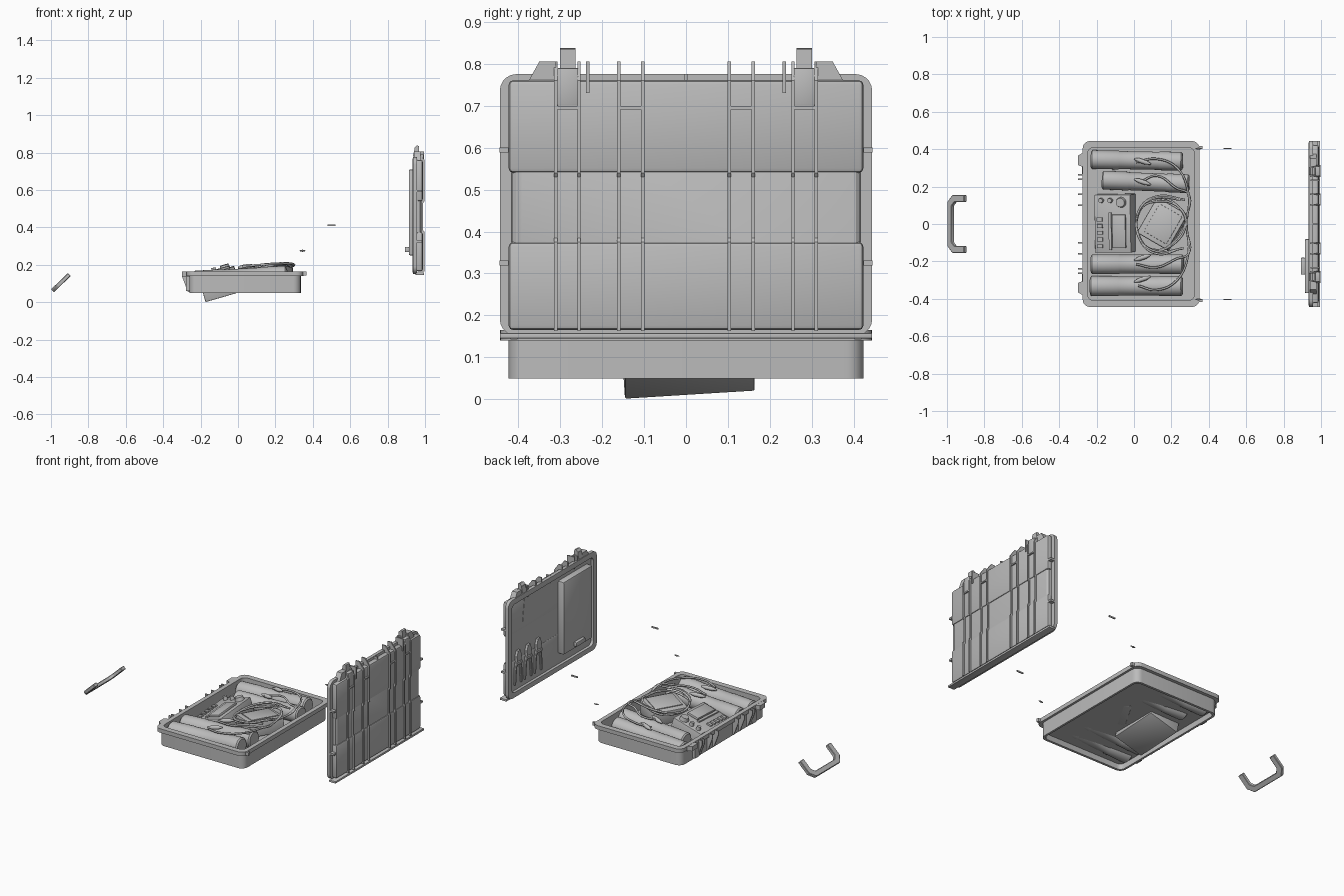
import bpy, bmesh, math, random
from mathutils import Vector, Matrix

if "Cube" in bpy.data.objects:
    bpy.data.objects.remove(bpy.data.objects["Cube"])

random.seed(4)
grey = bpy.data.materials.new("plain grey")
grey.diffuse_color = (0.5, 0.5, 0.5, 1)
grey.use_nodes = True
grey.node_tree.nodes["Principled BSDF"].inputs["Base Color"].default_value = grey.diffuse_color


def finish(name, bm, smooth=True):
    bmesh.ops.recalc_face_normals(bm, faces=bm.faces)
    me = bpy.data.meshes.new(name)
    bm.to_mesh(me)
    bm.free()
    ob = bpy.data.objects.new(name, me)
    bpy.context.collection.objects.link(ob)
    me.materials.append(grey)
    if smooth:
        bpy.ops.object.select_all(action='DESELECT')
        ob.select_set(True)
        bpy.context.view_layer.objects.active = ob
        bpy.ops.object.shade_smooth_by_angle(angle=math.radians(35))
    return ob


def box(name, x, y, z, bevel=0, rot=None):
    """Box from (min, max) pairs on each axis."""
    bm = bmesh.new()
    bmesh.ops.create_cube(bm, size=1)
    bmesh.ops.scale(bm, vec=[a[1] - a[0] for a in (x, y, z)], verts=bm.verts)
    if bevel:
        bmesh.ops.bevel(bm, geom=bm.edges[:], offset=bevel, segments=2, profile=0.5, affect='EDGES')
    ob = finish(name, bm, bevel > 0)
    ob.location = [sum(a) / 2 for a in (x, y, z)]
    if rot:
        ob.rotation_euler = [math.radians(a) for a in rot]
    return ob


def prism(name, pts, axis, lo, hi):
    """Outline in the two other axes, extruded along axis 0, 1 or 2."""
    def place(p, d):
        c = list(p)
        c.insert(axis, d)
        return c
    bm = bmesh.new()
    f = bm.faces.new([bm.verts.new(place(p, lo)) for p in pts])
    new = bmesh.ops.extrude_face_region(bm, geom=[f])["geom"]
    step = Vector(place((0, 0), hi - lo))
    bmesh.ops.translate(bm, vec=step, verts=[g for g in new if isinstance(g, bmesh.types.BMVert)])
    return finish(name, bm, False)


def loft(name, rings, place, closed=False):
    """Rounded rectangles (level, half u, half v, radius) skinned together."""
    bm = bmesh.new()
    loops = []
    for lev, hu, hv, r in rings:
        loop = []
        for su, sv, start in ((1, 1, 0), (-1, 1, 90), (-1, -1, 180), (1, -1, 270)):
            for k in range(6):
                a = math.radians(start + k * 18)
                loop.append(bm.verts.new(place(su * (hu - r) + r * math.cos(a),
                                               sv * (hv - r) + r * math.sin(a), lev)))
        loops.append(loop)
    n = len(loops[0])
    pairs = list(zip(loops, loops[1:] + loops[:1] if closed else loops[1:]))
    for a, b in pairs:
        for i in range(n):
            bm.faces.new((a[i], a[(i + 1) % n], b[(i + 1) % n], b[i]))
    if not closed:
        bm.faces.new(loops[0])
        bm.faces.new(loops[-1])
    return finish(name, bm)


def tube(name, pts, radius, sides=10, caps=True):
    """Straight round bar through points with radius per point."""
    bm = bmesh.new()
    d = (Vector(pts[-1]) - Vector(pts[0])).normalized()
    q = d.to_track_quat('Z', 'Y')
    loops = [[bm.verts.new(Vector(p) + q @ Vector((r * math.cos(t), r * math.sin(t), 0)))
              for t in (2 * math.pi * i / sides for i in range(sides))] for p, r in zip(pts, radius)]
    for a, b in zip(loops, loops[1:]):
        for i in range(sides):
            bm.faces.new((a[i], a[(i + 1) % sides], b[(i + 1) % sides], b[i]))
    bm.faces.new(loops[0])
    bm.faces.new(loops[-1])
    return finish(name, bm)


def cable(name, pts, r=0.006):
    cu = bpy.data.curves.new(name, 'CURVE')
    cu.dimensions = '3D'
    cu.bevel_depth = r
    cu.bevel_resolution = 1
    cu.resolution_u = 6
    cu.use_fill_caps = True
    sp = cu.splines.new('BEZIER')
    sp.bezier_points.add(len(pts) - 1)
    for b, p in zip(sp.bezier_points, pts):
        b.co = p
        b.handle_left_type = b.handle_right_type = 'AUTO'
    cu.materials.append(grey)
    bpy.context.collection.objects.link(bpy.data.objects.new(name, cu))


# Tray: ring-shaped wall with a rim, and a thin insert sheet
tray = lambda u, v, w: (0.0375 + u, v, w)
loft("tray_wall", [(0.05, 0.285, 0.408, 0.03), (0.165, 0.285, 0.408, 0.03), (0.165, 0.312, 0.444, 0.04),
                   (0.14, 0.312, 0.444, 0.04), (0.14, 0.298, 0.423, 0.04), (0.05, 0.298, 0.423, 0.04)], tray, True)
loft("tray_insert", [(0.085, 0.286, 0.41, 0.03), (0.092, 0.286, 0.41, 0.03)], tray)

# Tray front catches, ribs and rear hinge tabs
for s in (-1, 1):
    for y in (0.10, 0.16, 0.24, 0.262):
        prism("tray_rib", [(-0.25, 0.055), (-0.268, 0.055), (-0.3, 0.14), (-0.3, 0.163), (-0.25, 0.163)],
              1, s * y - 0.004, s * y + 0.004)
    prism("tray_catch", [(-0.26, s * 0.30), (-0.3, s * 0.315), (-0.3, s * 0.365), (-0.26, s * 0.39)], 2, 0.135, 0.164)
    box("tray_latch_base", (-0.278, -0.255), (s * 0.285 - 0.022, s * 0.285 + 0.022), (0.06, 0.15))
    box("hinge_tab", (0.335, 0.365), (s * 0.41 - 0.008, s * 0.41 + 0.008), (0.142, 0.163))
    # Loose hinge pins
    box("loose_pin", (0.478, 0.522), (s * 0.403 - 0.003, s * 0.403 + 0.003), (0.406, 0.415))
    tube("loose_clip", [(0.33, s * 0.403, 0.275), (0.345, s * 0.403, 0.275), (0.362, s * 0.403, 0.275)],
         [0.002, 0.006, 0.002], 8)

# Four padded cylinders lying in the tray
for i, (x0, y0, x1, y1, r) in enumerate([(-0.23, 0.345, 0.26, 0.335, 0.05), (-0.17, 0.235, 0.295, 0.215, 0.05),
                                         (-0.23, -0.215, 0.265, -0.215, 0.053), (-0.235, -0.332, 0.26, -0.332, 0.053)]):
    a, b = Vector((x0, y0, 0.115)), Vector((x1, y1, 0.142))
    fs = (0, 0.015, 0.3, 0.31, 0.74, 0.75, 0.985, 1)
    rs = (0.85, 1, 1, 0.96, 0.96, 1, 1, 0.85)
    tube("cylinder", [a.lerp(b, f) for f in fs], [r * k for k in rs], 24)

# Instrument that tips down through the tray
m = Matrix.Translation((-0.098, 0.005, 0.1)) @ Matrix.Rotation(math.radians(-16), 4, 'Y') @ Matrix.Rotation(math.radians(3.7), 4, 'X')


def on_instrument(name, x, y, z, bevel=0):
    ob = box(name, x, y, z, bevel)
    ob.matrix_world = m @ Matrix.Translation(ob.location)


on_instrument("instrument_body", (-0.1, 0.1), (-0.155, 0.155), (-0.065, 0.06), 0.004)
on_instrument("instrument_display", (0.0, 0.075), (-0.13, 0.05), (0.06, 0.075), 0.004)
on_instrument("instrument_display_bar", (-0.02, -0.005), (-0.14, 0.06), (0.06, 0.07))
for i in range(5):
    on_instrument("instrument_button", (-0.085, -0.055), (-0.13 + i * 0.036, -0.11 + i * 0.036), (0.06, 0.07))
for x, y, r in ((0.05, 0.115, 0.028), (-0.01, 0.125, 0.014), (-0.06, 0.125, 0.014)):
    tube("instrument_knob", [m @ Vector((x, y, 0.06)), m @ Vector((x, y, 0.082))], [r, r * 0.85], 16)

# Rotated case with a raised top panel
box("accessory_case", (0.06, 0.25), (-0.11, 0.11), (0.09, 0.185), 0.008, (0, -6, -30))
box("accessory_case_panel", (0.085, 0.225), (-0.085, 0.085), (0.187, 0.193), 0.002, (0, -6, -30))

# Cables with swollen plugs
for k in range(4):
    j = lambda: random.uniform(-0.015, 0.015)
    s = 1 if k < 2 else -1
    y0 = (0.33, 0.22, -0.215, -0.33)[k]
    cable("cable", [(0.02 + j(), y0, 0.19), (0.12, y0 + 0.03 * s + j(), 0.2), (0.23, y0 - 0.03 * s, 0.205),
                    (0.29, s * 0.17 + j(), 0.205), (0.285, s * 0.05, 0.19), (0.24 + j(), -s * 0.08, 0.205),
                    (0.1, -s * 0.13 + j(), 0.18), (0.03, -s * 0.07, 0.17), (0.03, s * 0.08, 0.18),
                    (0.12, s * 0.15 + j(), 0.2), (0.26 + j(), s * 0.13, 0.21)])
    a, d = Vector((0.0, y0 + 0.02, 0.185)), Vector((0.09, -0.03 * s, 0.012))
    tube("cable_plug", [a, a + d * 0.3, a + d * 0.7, a + d], [0.004, 0.012, 0.012, 0.004], 10)

# Lid: dished shell with two raised outer bands
lid = lambda u, v, w: (w, u, 0.4635 + v)
loft("lid_shell", [(0.957, 0.41, 0.28, 0.03), (0.935, 0.41, 0.28, 0.03), (0.932, 0.425, 0.295, 0.035),
                   (0.936, 0.444, 0.312, 0.04), (0.957, 0.444, 0.312, 0.04), (0.957, 0.416, 0.293, 0.03),
                   (0.974, 0.415, 0.292, 0.03), (0.982, 0.405, 0.282, 0.025)], lid)
for z in ((0.165, 0.375), (0.54, 0.761)):
    box("lid_band", (0.953, 0.988), (-0.423, 0.423), z, 0.011)
box("lid_hinge_edge", (0.95, 0.995), (-0.444, 0.444), (0.145, 0.158), 0.002)

# Lid ribs, cross ribs, fins, corner guards and latches
for s in (-1, 1):
    for y in (0.103, 0.16, 0.255, 0.311):
        prism("lid_rib", [(0.94, 0.76), (0.94, 0.805), (0.965, 0.805), (0.997, 0.76), (0.997, 0.54), (0.99, 0.53),
                          (0.99, 0.385), (0.997, 0.375), (0.997, 0.163), (0.96, 0.163), (0.96, 0.76)],
              1, s * y - 0.004, s * y + 0.004)
    for y in (0.1315, 0.283):
        box("lid_cross_rib", (0.96, 0.997), (s * y - 0.028, s * y + 0.028), (0.691, 0.699))
    box("lid_fin", (0.945, 0.995), (s * 0.234 - 0.004, s * 0.234 + 0.004), (0.73, 0.805))
    prism("lid_corner_guard", [(s * 0.31, 0.76), (s * 0.31, 0.805), (s * 0.35, 0.805), (s * 0.375, 0.76)], 0, 0.94, 0.975)
    box("latch_plate", (0.96, 0.992), (s * 0.282 - 0.025, s * 0.282 + 0.025), (0.7, 0.79), 0.003)
    prism("latch_arm", [(0.935, 0.78), (0.943, 0.815), (0.943, 0.825), (0.955, 0.838), (0.968, 0.835), (0.97, 0.78)],
          1, s * 0.282 - 0.019, s * 0.282 + 0.019)
    for z in (0.325, 0.595):
        box("lid_side_tab", (0.945, 0.985), (s * 0.434 - 0.011, s * 0.434 + 0.011), (z - 0.006, z + 0.006))
box("lid_centre_tab", (0.95, 0.98), (-0.004, 0.004), (0.755, 0.776))

# Inner side of the lid: document pouch, label plate and tools
box("lid_pouch", (0.913, 0.96), (-0.37, -0.08), (0.25, 0.71), 0.008)
box("pouch_clasp", (0.893, 0.915), (-0.27, -0.18), (0.268, 0.295), 0.004)
prism("lid_label_plate", [(0.28, 0.57), (0.01, 0.6), (-0.01, 0.73), (0.26, 0.735)], 0, 0.951, 0.958)
for i, y in enumerate((0.33, 0.23, 0.13)):
    prism("tool_head", [(y - 0.012, 0.43), (y - 0.022, 0.4), (y - 0.02, 0.365), (y + 0.02, 0.365),
                        (y + 0.022, 0.4), (y + 0.012, 0.43)], 0, 0.938, 0.953)
    for s in (-1, 1):
        tube("tool_handle", [(0.947, y + s * 0.01, 0.38), (0.947, y + s * 0.026, 0.32), (0.947, y + s * 0.032, 0.22)],
             [0.007, 0.009, 0.007], 8)
    box("tool_strap", (0.934, 0.96), (y - 0.028, y + 0.028), (0.345, 0.36))

# Detached carry handle, a tilted U
bm = bmesh.new()
outline = [(0.004, -0.118), (0.042, -0.155), (0.13, -0.155), (0.13, -0.118), (0.058, -0.118), (0.036, -0.096)]
outline += [(u, -v) for u, v in reversed(outline)]
f = bm.faces.new([bm.verts.new((u, v, -0.011)) for u, v in outline])
new = bmesh.ops.extrude_face_region(bm, geom=[f])["geom"]
bmesh.ops.translate(bm, vec=(0, 0, 0.022), verts=[g for g in new if isinstance(g, bmesh.types.BMVert)])
bmesh.ops.bevel(bm, geom=bm.edges[:], offset=0.003, segments=1, affect='EDGES')
handle = finish("carry_handle", bm)
handle.location = (-0.995, 0, 0.058)
handle.rotation_euler = (0, math.radians(-44), 0)
